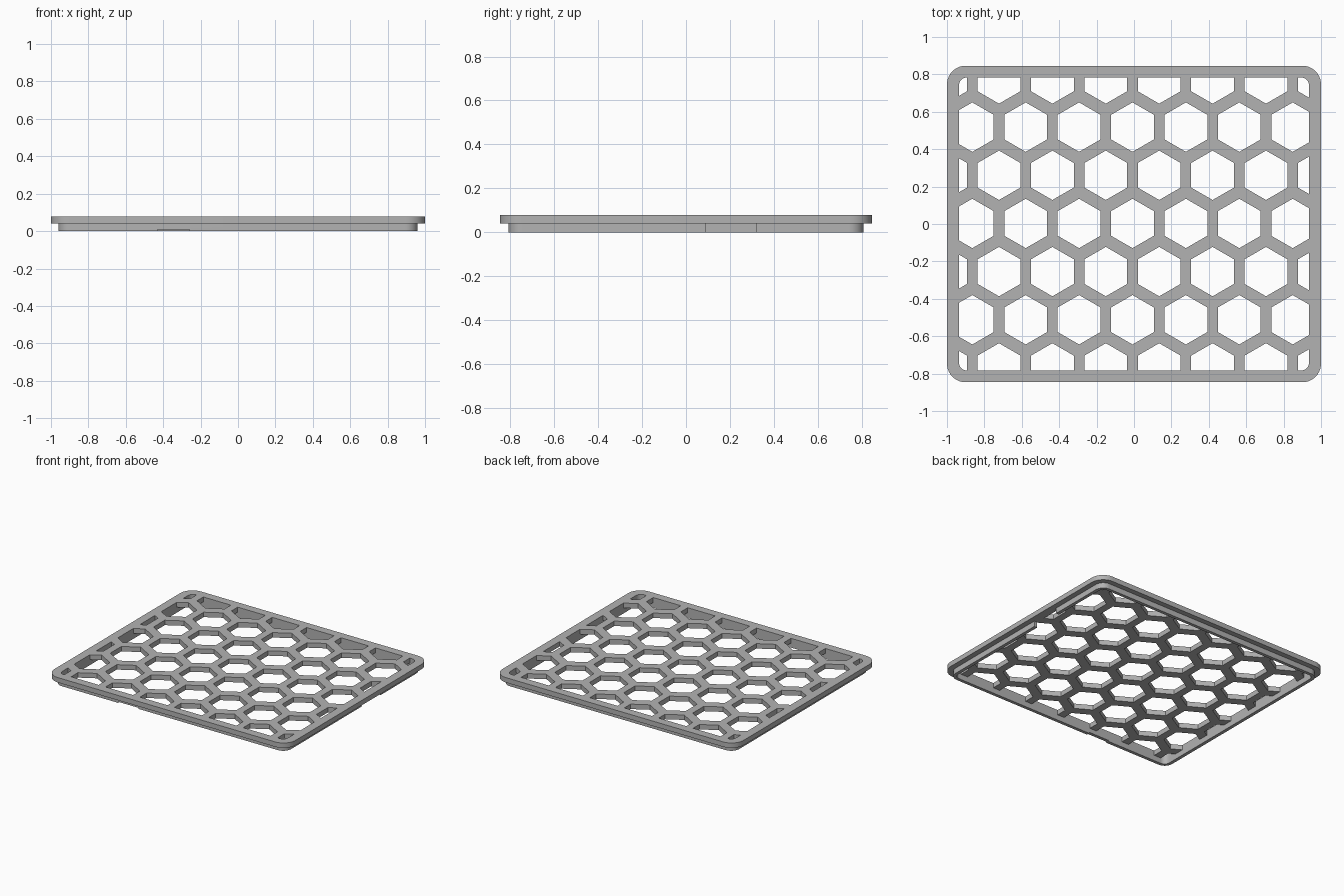
import bpy, bmesh, math

cube = bpy.data.objects.get("Cube")
if cube:
    bpy.data.objects.remove(cube)

gray = bpy.data.materials.new("mid_gray")
gray.use_nodes = True
gray.diffuse_color = (0.45, 0.45, 0.45, 1)
gray.node_tree.nodes["Principled BSDF"].inputs["Base Color"].default_value = (0.45, 0.45, 0.45, 1)

TOP, SHELF = 0.078, 0.041
INNER = (0.935, 0.783, 0.04)


def rounded_ring(hx, hy, r, steps=10):
    """Rounded rectangle outline, counter-clockwise."""
    pts = []
    for quarter, (sx, sy) in enumerate([(1, 1), (-1, 1), (-1, -1), (1, -1)]):
        for i in range(steps + 1):
            a = math.pi / 2 * (quarter + i / steps)
            pts.append((sx * (hx - r) + r * math.cos(a), sy * (hy - r) + r * math.sin(a)))
    return pts


def loft(bm, levels):
    """Closed solid through a stack of (outline, z) levels."""
    rings = [[bm.verts.new((x, y, z)) for x, y in pts] for pts, z in levels]
    n = len(rings[0])
    for low, high in zip(rings, rings[1:]):
        for i in range(n):
            j = (i + 1) % n
            bm.faces.new((low[i], low[j], high[j], high[i]))
    bm.faces.new(rings[0][::-1])
    bm.faces.new(rings[-1])


def make(name, solids, cutter=False):
    bm = bmesh.new()
    for levels in solids:
        loft(bm, levels)
    mesh = bpy.data.meshes.new(name)
    bm.to_mesh(mesh)
    bm.free()
    mesh.materials.append(gray)
    ob = bpy.data.objects.new(name, mesh)
    bpy.context.collection.objects.link(ob)
    if cutter:
        ob.hide_render = True
    return ob


def boolean(ob, other, operation):
    mod = ob.modifiers.new(other.name, 'BOOLEAN')
    mod.operation, mod.solver, mod.object = operation, 'EXACT', other
    bpy.context.view_layer.objects.active = ob
    bpy.ops.object.modifier_apply(modifier=mod.name)
    bpy.data.objects.remove(other)


def box(x0, x1, y0, y1, z0, z1):
    pts = [(x0, y0), (x1, y0), (x1, y1), (x0, y1)]
    return [(pts, z0), (pts, z1)]


# Flanged tray: narrow lip below, wide flange above
lip = rounded_ring(0.96, 0.807, 0.065)
flange = rounded_ring(1, 0.846, 0.1)
tray = make("honeycomb_grille", [[(lip, 0), (lip, SHELF), (flange, SHELF), (flange, TOP)]])

# Recess under the lattice
inner = rounded_ring(*INNER)
boolean(tray, make("recess_cutter", [[(inner, -0.1), (inner, SHELF)]], True), 'DIFFERENCE')

# Honeycomb holes, trimmed to the inside of the frame
cells = []
for row in range(-3, 4):
    for col in range(-4, 5):
        cx = -0.008 + 0.2855 * (col + 0.5 * (row % 2))
        cy = 0.003 + 0.2575 * row
        pts = [(cx + 0.132 * math.sin(-k * math.pi / 3), cy + 0.132 * math.cos(k * math.pi / 3))
               for k in range(6)]
        cells.append([(pts, -0.05), (pts, 0.15)])
holes = make("hole_cutter", cells, True)
boolean(holes, make("hole_trim", [[(inner, -0.1), (inner, 0.2)]], True), 'INTERSECT')
boolean(tray, holes, 'DIFFERENCE')

# Notches in the lip: a tall one on the left, a shallow one in front
notches = [box(0.9, 1.05, 0.09, 0.32, -0.05, SHELF), box(-0.43, -0.26, -0.9, -0.75, -0.05, 0.008)]
boolean(tray, make("notch_cutter", notches, True), 'DIFFERENCE')

bpy.ops.object.select_all(action='DESELECT')
tray.select_set(True)
bpy.context.view_layer.objects.active = tray
bpy.ops.object.shade_smooth_by_angle(angle=math.radians(30))
